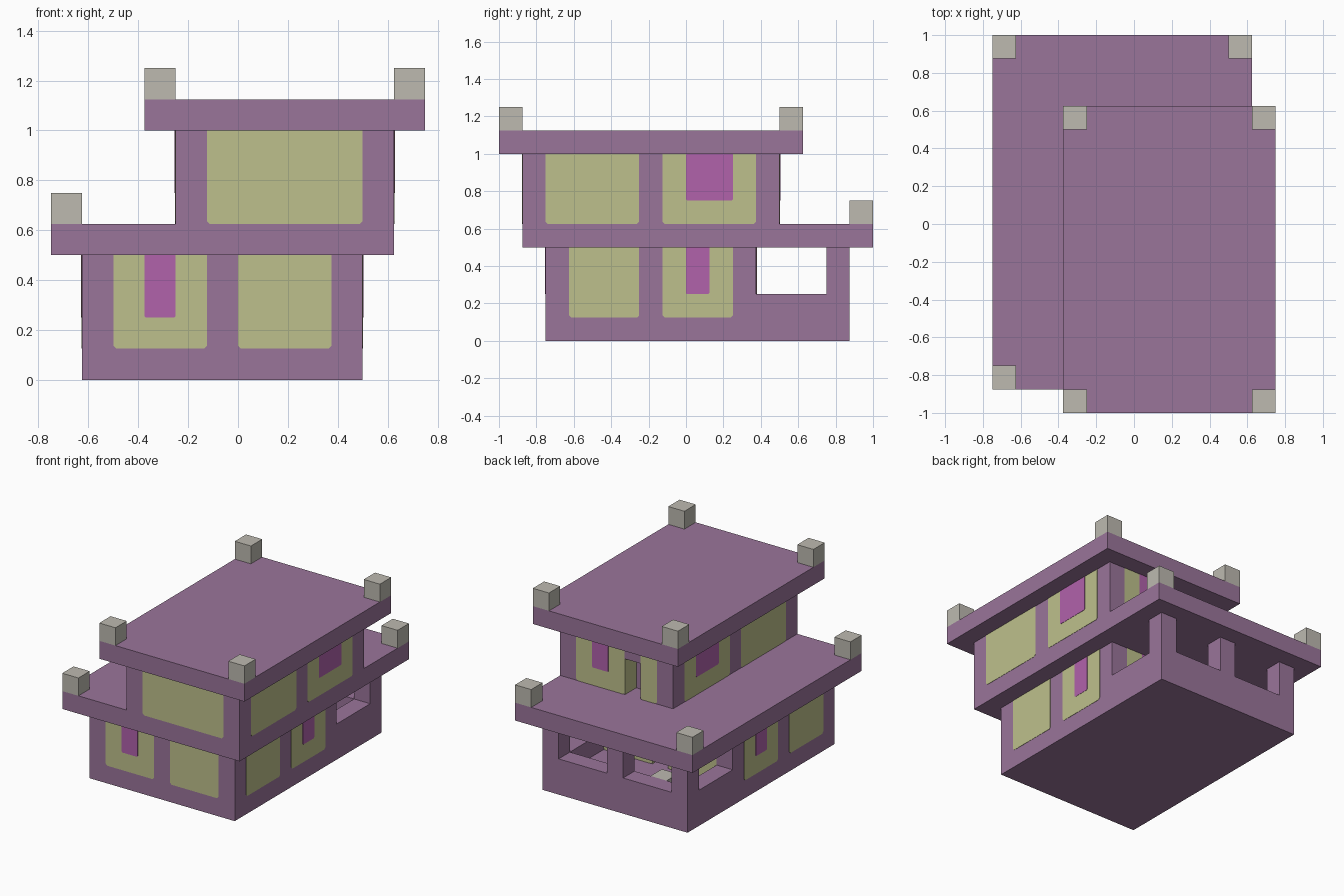
import bpy, bmesh
from mathutils import Vector

cube = bpy.data.objects.get("Cube")
if cube:
    bpy.data.objects.remove(cube, do_unlink=True)

U = 0.125  # building module; most sizes below are given in modules


def material(name, rgb):
    lin = [((c / 255 + 0.055) / 1.055) ** 2.4 for c in rgb]
    m = bpy.data.materials.new(name)
    m.use_nodes = True
    m.diffuse_color = (*lin, 1)
    m.node_tree.nodes["Principled BSDF"].inputs["Base Color"].default_value = (*lin, 1)
    return m


PURPLE = material("purple wall", (154, 117, 154))
YELLOW = material("pale olive window", (190, 192, 140))
MAGENTA = material("magenta banner", (177, 98, 171))
GREY = material("warm grey stone", (189, 186, 176))


def make_object(name, bm, mat):
    bmesh.ops.recalc_face_normals(bm, faces=bm.faces)
    mesh = bpy.data.meshes.new(name)
    bm.to_mesh(mesh)
    bm.free()
    mesh.materials.append(mat)
    obj = bpy.data.objects.new(name, mesh)
    bpy.context.collection.objects.link(obj)
    return obj


def box(name, x, y, z, mat=PURPLE):
    """Box from three (low, high) ranges in modules."""
    bm = bmesh.new()
    bmesh.ops.create_cube(bm, size=1)
    for v in bm.verts:
        v.co = Vector([(r[0] + (c + 0.5) * (r[1] - r[0])) * U
                       for c, r in zip(v.co, (x, y, z))])
    return make_object(name, bm, mat)


def carve(obj, *ranges):
    """Cut boxes out of an object."""
    for r in ranges:
        cutter = box("cutter", *r)
        cutter.hide_render = True
        mod = obj.modifiers.new("cut", 'BOOLEAN')
        mod.operation = 'DIFFERENCE'
        mod.solver = 'EXACT'
        mod.object = cutter
        bpy.context.view_layer.objects.active = obj
        bpy.ops.object.modifier_apply(modifier=mod.name)
        bpy.data.objects.remove(cutter, do_unlink=True)


def panel(name, axis, pos, side, span, z, mat, thick=0.002, cut=0.012):
    """Thin plate on a wall, with clipped lower corners."""
    a, b = span[0] * U, span[1] * U
    lo, hi = z[0] * U, z[1] * U
    outline = [(a, hi), (a, lo + cut), (a + cut, lo),
               (b - cut, lo), (b, lo + cut), (b, hi)]
    if cut == 0:
        outline = [(a, hi), (a, lo), (b, lo), (b, hi)]
    bm = bmesh.new()
    face = bm.faces.new([bm.verts.new((pos * U, s, t) if axis == 'x' else (s, pos * U, t))
                         for s, t in outline])
    out = bmesh.ops.extrude_face_region(bm, geom=[face])
    shift = Vector((side * thick, 0, 0) if axis == 'x' else (0, side * thick, 0))
    bmesh.ops.translate(bm, vec=shift,
                        verts=[g for g in out["geom"] if isinstance(g, bmesh.types.BMVert)])
    return make_object(name, bm, mat)


def window(name, axis, pos, side, span, z):
    return panel(name, axis, pos, side, span, z, YELLOW)


def banner(name, axis, pos, side, span, z):
    return panel(name, axis, pos, side, span, z, MAGENTA, thick=0.004, cut=0.006)


# Lower storey with the open back porch and its doorway
lower = box("lower_storey", (-5, 4), (-6, 7), (0, 4))
carve(lower,
      ((-4, 3), (3, 6), (1, 5)),       # porch room
      ((-6, 5), (3, 6), (2, 5)),       # side openings
      ((-4, -1), (5.5, 8), (2, 5)),    # back openings
      ((0, 3), (5.5, 8), (2, 5)),
      ((-1, 0), (2, 4), (1, 3)))       # doorway
box("porch_stool", (-3, -2), (5, 6), (1, 2), GREY)

# Upper storey with its doorway
upper = box("upper_storey", (-2, 5), (-7, 4), (5, 8))
carve(upper, ((0, 1), (3, 5), (4.5, 7)))

# Roof slabs
box("terrace_slab", (-6, 5), (-7, 8), (4, 5))
box("roof_slab", (-3, 6), (-8, 5), (8, 9))

# Corner blocks on both roofs
for x, y in ((-6, 7), (4, 7), (-6, -7)):
    box("terrace_corner_block", (x, x + 1), (y, y + 1), (5, 6), GREY)
for x in (-3, 5):
    for y in (-8, 4):
        box("roof_corner_block", (x, x + 1), (y, y + 1), (9, 10), GREY)

# Side windows and banners, the same on both sides
for side, low_x, up_x in ((1, 4, 5), (-1, -5, -2)):
    window("lower_side_window", 'x', low_x, side, (-5, -2), (1, 4))
    window("lower_side_window", 'x', low_x, side, (-1, 2), (1, 4))
    banner("lower_side_banner", 'x', low_x, side, (0, 1), (2, 4))
    window("upper_side_window", 'x', up_x, side, (-6, -2), (5, 8))
    window("upper_side_window", 'x', up_x, side, (-1, 4 - 1), (5, 8))
    banner("upper_side_banner", 'x', up_x, side, (0, 2), (6, 8))

# Front windows
window("lower_front_window", 'y', -6, -1, (-4, -1), (1, 4))
banner("lower_front_banner", 'y', -6, -1, (-3, -2), (2, 4))
window("lower_front_window", 'y', -6, -1, (0, 3), (1, 4))
window("upper_front_window", 'y', -7, -1, (-1, 4), (5, 8))

# Back windows, either side of each doorway
window("porch_window", 'y', 3, 1, (-4, -1), (1, 4))
window("porch_window", 'y', 3, 1, (0, 3), (1, 4))
banner("porch_banner", 'y', 3, 1, (1, 2), (2, 4))
window("upper_back_window", 'y', 4, 1, (-1, 0), (5, 8))
window("upper_back_window", 'y', 4, 1, (1, 4), (5, 8))
banner("upper_back_banner", 'y', 4, 1, (2, 3), (6, 8))

# Doorway linings
for x, y, z in ((-1, 2, 1), (0, 3, 5)):
    panel("doorway_lining", 'x', x, 1, (y, y + 1), (z, z + 2), YELLOW, cut=0)
    panel("doorway_lining", 'x', x + 1, -1, (y, y + 1), (z, z + 2), YELLOW, cut=0)
